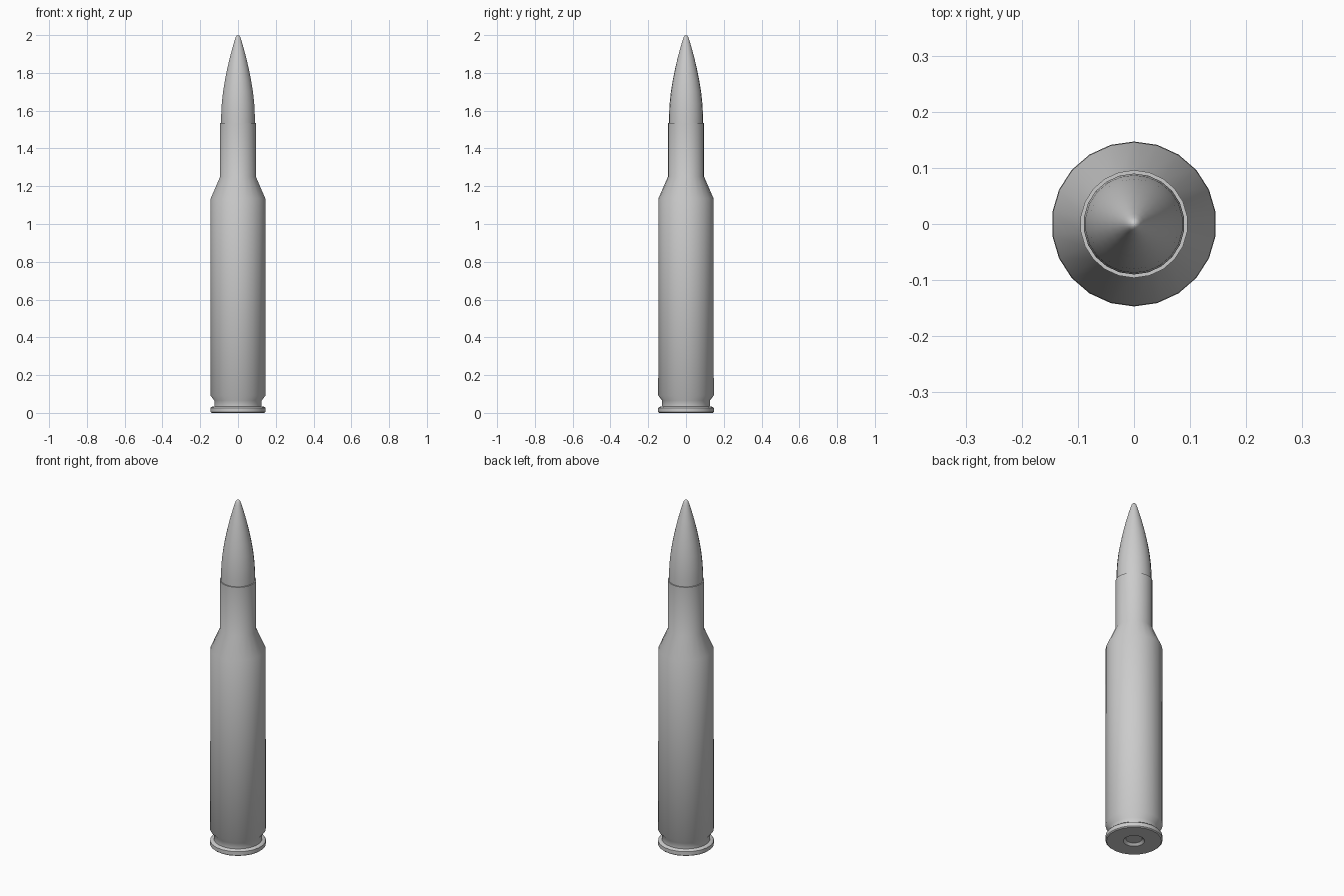
import bpy, math

if "Cube" in bpy.data.objects:
    bpy.data.objects.remove(bpy.data.objects["Cube"])

SIDES = 22


def lathe(name, profile, angle=30):
    """Spin an (r, z) profile around z; r = 0 makes a pole."""
    verts, rings, faces = [], [], []
    for r, z in profile:
        start = len(verts)
        n = SIDES if r > 0 else 1
        for i in range(n):
            a = math.pi / 2 + 2 * math.pi * i / SIDES
            verts.append((r * math.cos(a), r * math.sin(a), z))
        rings.append([start + i % n for i in range(SIDES)])
    for low, high in zip(rings, rings[1:]):
        for i in range(SIDES):
            j = (i + 1) % SIDES
            quad = [low[i], low[j], high[j], high[i]]
            faces.append(list(dict.fromkeys(quad)))
    mesh = bpy.data.meshes.new(name)
    mesh.from_pydata(verts, [], faces)
    mesh.update()
    obj = bpy.data.objects.new(name, mesh)
    bpy.context.collection.objects.link(obj)
    bpy.ops.object.select_all(action='DESELECT')
    obj.select_set(True)
    bpy.context.view_layer.objects.active = obj
    bpy.ops.object.shade_smooth_by_angle(angle=math.radians(angle))
    return obj


# Case: dimpled base, rim, groove, body, shoulder, neck and open mouth
lathe("case", [
    (0, 0.012), (0.042, 0.012), (0.055, 0.0),
    (0.141, 0.0), (0.147, 0.005), (0.147, 0.027), (0.142, 0.032),
    (0.127, 0.034), (0.127, 0.066), (0.147, 0.092),
    (0.146, 1.135), (0.096, 1.25), (0.096, 1.535),
    (0.090, 1.535), (0.090, 1.48),
], 40)

# Pointed tip seated in the neck
lathe("tip", [
    (0, 1.48), (0.090, 1.48), (0.090, 1.575), (0.087, 1.635),
    (0.080, 1.70), (0.070, 1.76), (0.058, 1.82), (0.044, 1.88),
    (0.029, 1.935), (0.018, 1.973), (0.012, 1.989), (0.006, 1.998), (0, 2.0),
], 50)
